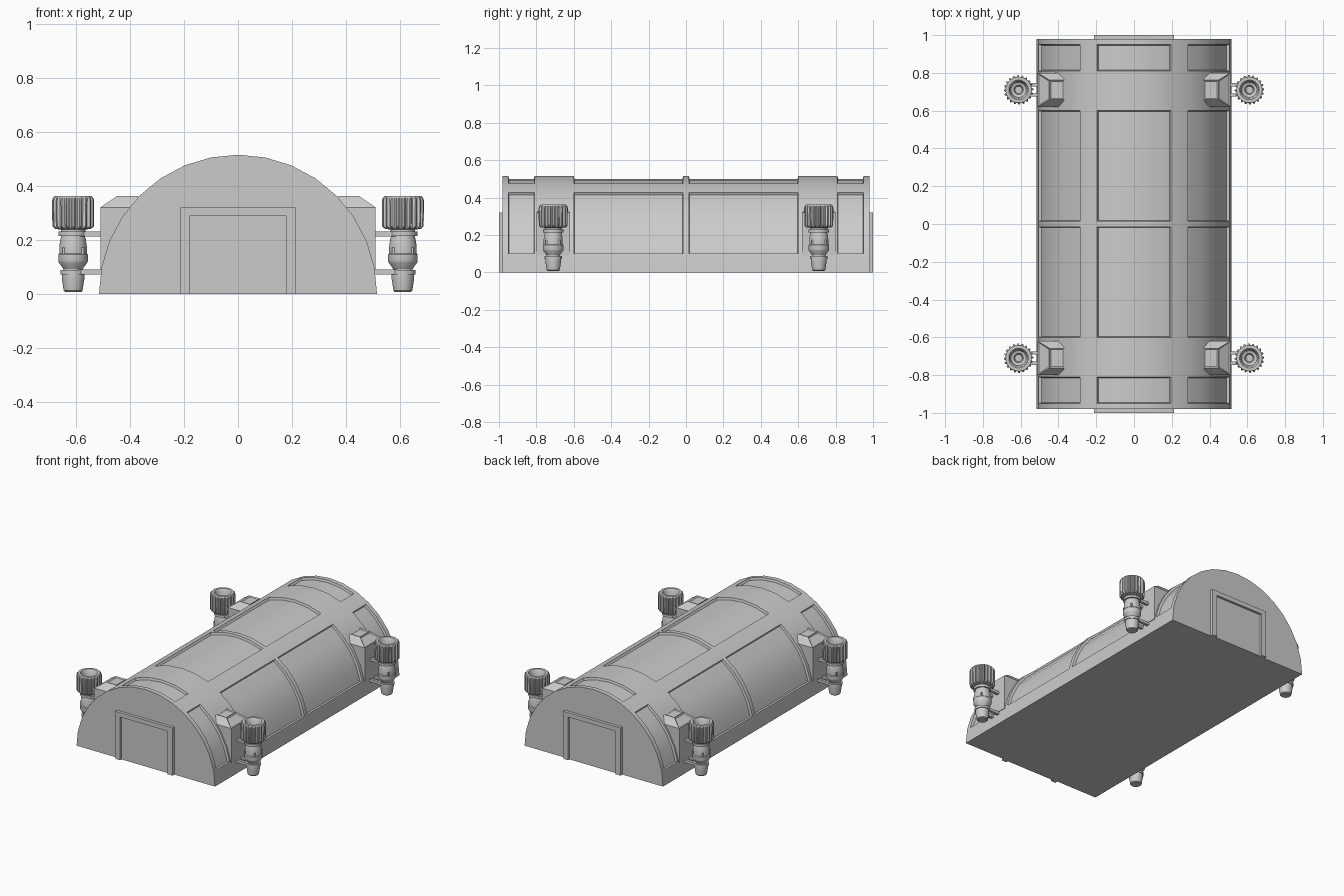
import bpy, bmesh
from math import sin, cos, pi, radians

if "Cube" in bpy.data.objects:
    bpy.data.objects.remove(bpy.data.objects["Cube"])

R, END, POD_X, POD_Y = 0.515, 0.98, 0.611, 0.71


def finish(bm, name, angle=30):
    bmesh.ops.recalc_face_normals(bm, faces=bm.faces)
    me = bpy.data.meshes.new(name)
    bm.to_mesh(me)
    bm.free()
    me.shade_smooth()
    me.set_sharp_from_angle(angle=radians(angle))
    ob = bpy.data.objects.new(name, me)
    bpy.context.collection.objects.link(ob)
    return ob


def prism(bm, pts, y0, y1):
    # extrude an x-z outline along y
    a = [bm.verts.new((x, y0, z)) for x, z in pts]
    b = [bm.verts.new((x, y1, z)) for x, z in pts]
    bm.faces.new(a)
    bm.faces.new(b)
    for i in range(len(pts)):
        j = (i + 1) % len(pts)
        bm.faces.new((a[i], a[j], b[j], b[i]))


def box(bm, x0, x1, y0, y1, z0, z1):
    prism(bm, [(x0, z0), (x1, z0), (x1, z1), (x0, z1)], y0, y1)


def lathe(bm, profile, segs, cx):
    # profile rows: radius, height, depth of the grip grooves
    rings = []
    for r, z, k in profile:
        ring = []
        for i in range(segs):
            a = 2 * pi * i / segs
            rr = r - (k if i % 4 >= 2 else 0)
            ring.append(bm.verts.new((cx + rr * cos(a), rr * sin(a), z)))
        rings.append(ring)
    for lo, hi in zip(rings, rings[1:]):
        for i in range(segs):
            j = (i + 1) % segs
            bm.faces.new((lo[i], lo[j], hi[j], hi[i]))
    bm.faces.new(rings[0])
    bm.faces.new(rings[-1])


# Arched hall with recessed roof panels
bm = bmesh.new()
N = 16
ys = [-END, -0.95, -0.81, -0.60, -0.015, 0.015, 0.60, 0.81, 0.95, END]
rows = [[bm.verts.new((R * cos(pi * i / N), y, R * sin(pi * i / N)))
         for i in range(N + 1)] for y in ys]
panels = []
for j in range(len(ys) - 1):
    for i in range(N):
        f = bm.faces.new((rows[j][i], rows[j + 1][i], rows[j + 1][i + 1], rows[j][i + 1]))
        if j in (1, 3, 5, 7) and (1 <= i < 5 or 6 <= i < 10 or 11 <= i < 15):
            panels.append(f)
bm.faces.new(rows[0])
bm.faces.new(rows[-1])
bm.faces.new([r[0] for r in rows] + [r[N] for r in reversed(rows)])
bmesh.ops.recalc_face_normals(bm, faces=bm.faces)
bmesh.ops.inset_region(bm, faces=panels, thickness=0.004, depth=-0.015,
                       use_even_offset=True, use_boundary=True)
finish(bm, "arched_hall")

# Door frames and doors at both ends
for s, side in ((-1, "front"), (1, "back")):
    bm = bmesh.new()
    prism(bm, [(-0.213, 0), (-0.213, 0.32), (0.213, 0.32), (0.213, 0),
               (0.177, 0), (0.177, 0.29), (-0.177, 0.29), (-0.177, 0)],
          s * 0.97, s * 1.0)
    finish(bm, side + "_door_frame")
    bm = bmesh.new()
    box(bm, -0.177, 0.177, s * 0.97, s * 0.985, 0, 0.29)
    finish(bm, side + "_door")


def mount_box():
    # housing with a chamfered cap and inset faces
    bm = bmesh.new()
    rings = []
    for x0, x1, w, z in ((0.40, 0.51, 0.09, 0.09), (0.37, 0.51, 0.09, 0.32),
                         (0.37, 0.447, 0.052, 0.363)):
        rings.append([bm.verts.new((x, y, z)) for x, y in
                      ((x0, -w), (x1, -w), (x1, w), (x0, w))])
    bm.faces.new(rings[0])
    top = [bm.faces.new(rings[2])]
    for k in range(2):
        for i in range(4):
            j = (i + 1) % 4
            f = bm.faces.new((rings[k][i], rings[k][j], rings[k + 1][j], rings[k + 1][i]))
            if k == 1 and i == 1:
                top.append(f)
    bmesh.ops.recalc_face_normals(bm, faces=bm.faces)
    bmesh.ops.inset_individual(bm, faces=top, thickness=0.01, depth=-0.006)
    return finish(bm, "mount_box", 20)


def brackets():
    # flat arms with clamp rings
    bm = bmesh.new()
    for z, r in ((0.222, 0.054), (0.08, 0.047)):
        for y in (-0.027, 0.027):
            box(bm, 0.48, POD_X - 0.02, y - 0.009, y + 0.009, z - 0.009, z + 0.009)
        lathe(bm, [(r, z - 0.008, 0), (r, z + 0.008, 0)], 32, POD_X)
    return finish(bm, "mount_brackets")


def pod_body():
    bm = bmesh.new()
    lathe(bm, [(0.030, 0.007, 0), (0.035, 0.012, 0), (0.042, 0.058, 0), (0.042, 0.072, 0),
               (0.035, 0.076, 0), (0.036, 0.092, 0), (0.053, 0.116, 0), (0.055, 0.122, 0),
               (0.055, 0.145, 0), (0.051, 0.15, 0), (0.051, 0.175, 0), (0.047, 0.202, 0),
               (0.044, 0.212, 0), (0.046, 0.245, 0)], 32, POD_X)
    # small raised bars around the waist
    for x, y in ((0.036, 0.036), (-0.036, 0.036), (0.036, -0.036), (-0.036, -0.036)):
        box(bm, POD_X + x - 0.004, POD_X + x + 0.004, y - 0.004, y + 0.004, 0.145, 0.172)
    return finish(bm, "pod_body")


def pod_head():
    # ribbed head with a stepped hollow on top
    bm = bmesh.new()
    lathe(bm, [(0.045, 0.238, 0), (0.066, 0.24, 0), (0.077, 0.25, 0.009), (0.078, 0.345, 0.009),
               (0.075, 0.355, 0.006), (0.068, 0.362, 0), (0.052, 0.362, 0), (0.046, 0.354, 0),
               (0.040, 0.315, 0), (0.025, 0.31, 0), (0.019, 0.29, 0)], 80, POD_X)
    return finish(bm, "pod_head")


# Four side pods: each part repeated at the corners
for make in (mount_box, brackets, pod_body, pod_head):
    src = make()
    for k, (rot, y) in enumerate(((0, POD_Y), (0, -POD_Y), (pi, POD_Y), (pi, -POD_Y))):
        ob = src if k == 0 else src.copy()
        if k:
            bpy.context.collection.objects.link(ob)
        ob.location = (0, y, 0)
        ob.rotation_euler = (0, 0, rot)
